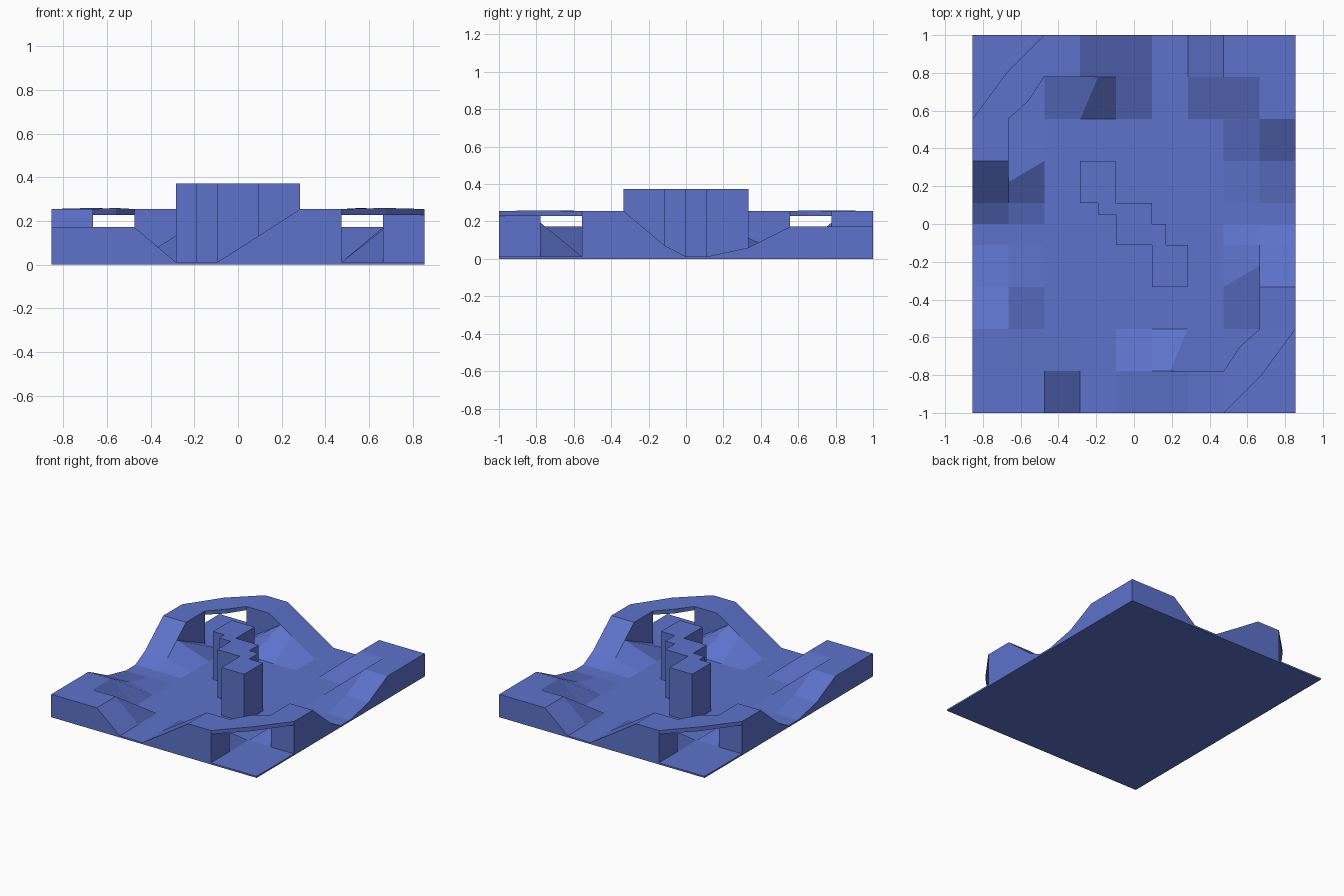
import bpy
import bmesh
from mathutils import Vector

cube = bpy.data.objects.get("Cube")
if cube:
    bpy.data.objects.remove(cube, do_unlink=True)

blue = bpy.data.materials.new("slate_blue")
blue.use_nodes = True
colour = (0.11, 0.17, 0.60, 1)
blue.diffuse_color = colour
blue.node_tree.nodes["Principled BSDF"].inputs["Base Color"].default_value = colour


def finish(name, bm):
    bmesh.ops.remove_doubles(bm, verts=bm.verts, dist=0.0005)
    bmesh.ops.recalc_face_normals(bm, faces=bm.faces)
    mesh = bpy.data.meshes.new(name)
    bm.to_mesh(mesh)
    bm.free()
    mesh.materials.append(blue)
    obj = bpy.data.objects.new(name, mesh)
    bpy.context.collection.objects.link(obj)
    return obj


def face(bm, points):
    bm.faces.new([bm.verts.new(p) for p in points])


def turned(p):
    """Half turn about the vertical axis."""
    return Vector((-p[0], -p[1], p[2]))


def prism(name, outline, bottom, top):
    """Upright solid; top is a list with one height per corner."""
    bm = bmesh.new()
    low = [bm.verts.new((x, y, bottom)) for x, y in outline]
    high = [bm.verts.new((x, y, z)) for (x, y), z in zip(outline, top)]
    bm.faces.new(low)
    bm.faces.new(high)
    for a in range(len(outline)):
        b = (a + 1) % len(outline)
        bm.faces.new((low[a], low[b], high[b], high[a]))
    return finish(name, bm)


# Terrain grid: the second half follows from a half turn of the first
FLOOR, LEDGE, PLATEAU = 0.012, 0.172, 0.255
COLS, ROWS = 9, 10
xs = [0.19 * (i - 4.5) for i in range(COLS + 1)]
ys = [-1, -0.778, -0.556, -0.333, -0.111, 0, 0.111, 0.333, 0.556, 0.778, 1]

half_heights = {
    LEDGE: [(0, 0), (1, 0), (2, 0), (0, 1), (1, 1), (2, 1), (0, 2), (1, 2)],
    PLATEAU: [(6, 0), (6, 1), (7, 0), (7, 1), (8, 2), (9, 2), (8, 3), (9, 3)],
    0.132: [(5, 0), (5, 1)],
    0.07: [(8, 4), (9, 4)],
    0.06: [(0, 3), (1, 3)],
}
height = {}
for z, keys in half_heights.items():
    for i, j in keys:
        height[i, j] = height[COLS - i, ROWS - j] = z


def high(i, j):
    return Vector((xs[i], ys[j], height.get((i, j), FLOOR)))


# Corners of the hollow under each bridge, and the two ramps leading into it
hollow = {k: Vector((xs[k[0]], ys[k[1]], FLOOR)) for k in [(7, 0), (7, 1), (8, 2), (9, 2)]}
hollow[6, 1] = (high(5, 1) + high(6, 1)) / 2
hollow[8, 3] = (high(8, 3) + high(8, 4)) / 2
raised_cells = {(5, 0), (6, 0), (8, 2), (8, 3)}
for k, p in list(hollow.items()):
    hollow[COLS - k[0], ROWS - k[1]] = turned(p)
raised_cells |= {(COLS - 1 - i, ROWS - 1 - j) for i, j in raised_cells}


def low(i, j):
    return hollow.get((i, j), high(i, j))


bm = bmesh.new()
for i in range(COLS):
    for j in range(ROWS):
        point = high if (i, j) in raised_cells else low
        ring = [(i, j), (i + 1, j), (i + 1, j + 1), (i, j + 1)]
        face(bm, [point(*k) for k in ring])
        face(bm, [(xs[a], ys[b], 0) for a, b in ring])
        # Outer walls
        for a, b in zip(ring, ring[1:] + ring[:1]):
            if (a[0] == b[0] and a[0] in (0, COLS)) or (a[1] == b[1] and a[1] in (0, ROWS)):
                p, q = point(*a), point(*b)
                face(bm, [p, q, (q.x, q.y, 0), (p.x, p.y, 0)])

# Cliffs beside the hollows
for a, b in [((6, 1), (7, 1)), ((7, 0), (7, 1)), ((8, 2), (9, 2)), ((8, 2), (8, 3))]:
    quad = [high(*a), high(*b), low(*b), low(*a)]
    face(bm, quad)
    face(bm, [turned(p) for p in quad])
finish("terrain", bm)

# Curved bridges across two opposite corners
bridge = [(xs[7], -1), (0.675, -0.80), (xs[9], ys[2]),
          (xs[8], ys[2]), (0.56, -0.65), (xs[7], ys[1])]
crown = [PLATEAU, 0.26, PLATEAU] * 2
prism("front_bridge", bridge, 0.228, crown)
prism("back_bridge", [(-x, -y) for x, y in bridge], 0.228, crown)

# Stepped wall in the middle
steps = [(xs[3], ys[7]), (xs[4], ys[7]), (xs[4], ys[6]), (xs[5], ys[6]),
         (xs[5], 0), (0.17, 0), (0.17, ys[4]), (xs[6], ys[4])]
steps_left = [(xs[6], ys[3]), (xs[5], ys[3]), (xs[5], ys[4]), (xs[4], ys[4]),
              (xs[4], 0.05), (-0.19, 0.05), (-0.19, ys[6]), (xs[3], ys[6])]
wall = steps + steps_left
prism("centre_wall", wall, 0.005, [0.373] * len(wall))
